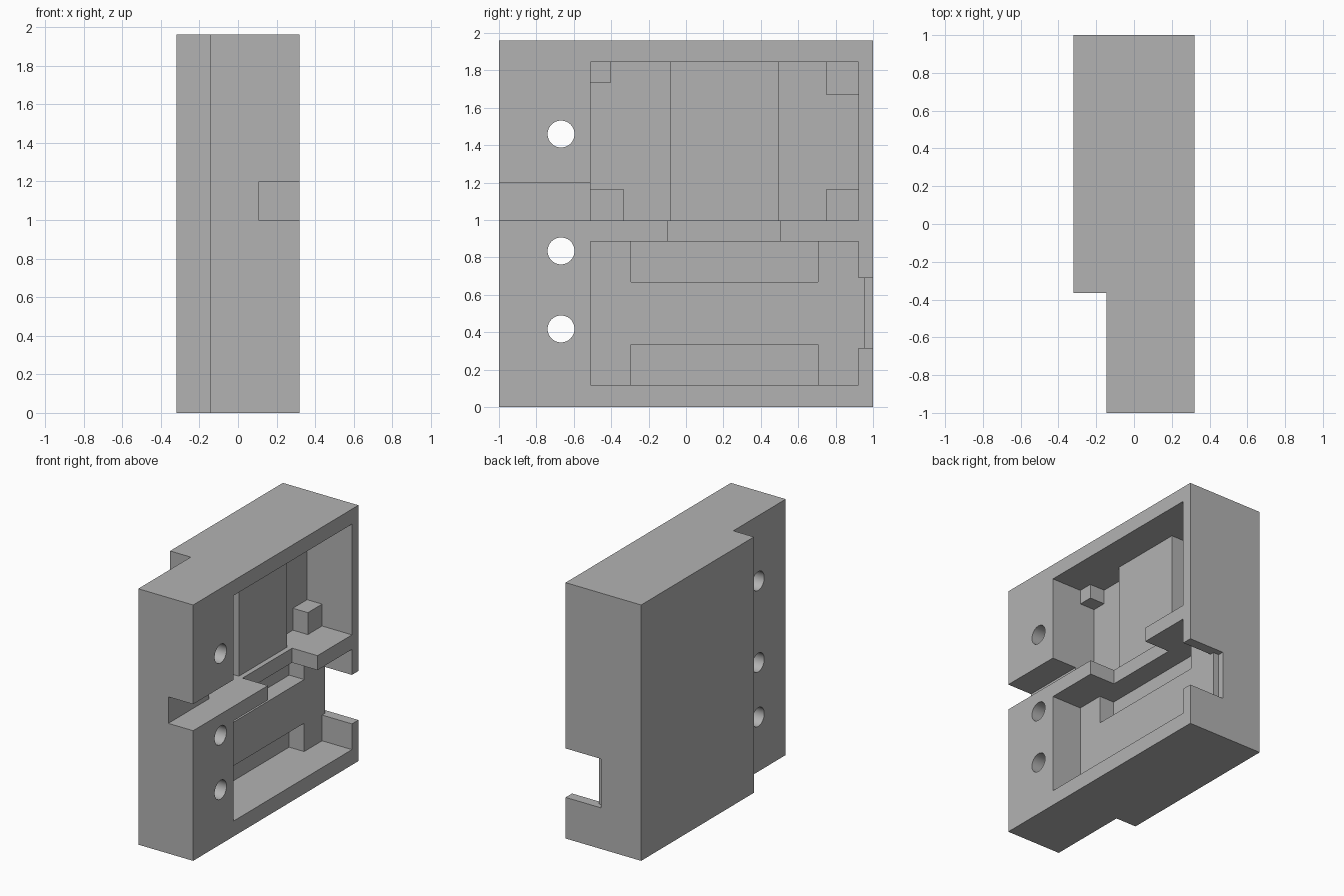
import bpy
import bmesh
from mathutils import Matrix, Vector

if "Cube" in bpy.data.objects:
    bpy.data.objects.remove(bpy.data.objects["Cube"], do_unlink=True)

GREY = (0.45, 0.45, 0.45, 1)
grey = bpy.data.materials.new("plain_grey")
grey.use_nodes = True
grey.diffuse_color = GREY
grey.node_tree.nodes["Principled BSDF"].inputs["Base Color"].default_value = GREY


def finish(bm, name):
    bmesh.ops.recalc_face_normals(bm, faces=bm.faces)
    mesh = bpy.data.meshes.new(name)
    bm.to_mesh(mesh)
    bm.free()
    mesh.materials.append(grey)
    obj = bpy.data.objects.new(name, mesh)
    bpy.context.collection.objects.link(obj)
    return obj


def box(name, xs, ys, zs):
    bm = bmesh.new()
    ranges = (xs, ys, zs)
    size = Vector([b - a for a, b in ranges])
    mid = Vector([(a + b) / 2 for a, b in ranges])
    bmesh.ops.create_cube(bm, size=1, matrix=Matrix.Translation(mid) @ Matrix.Diagonal(size).to_4x4())
    return finish(bm, name)


def combine(tool, operation):
    tool.hide_render = True
    mod = body.modifiers.new(tool.name, "BOOLEAN")
    mod.operation = operation
    mod.solver = "EXACT"
    mod.object = tool
    bpy.context.view_layer.objects.active = body
    bpy.ops.object.modifier_apply(modifier=mod.name)
    bpy.data.objects.remove(tool, do_unlink=True)


def cut(name, xs, ys, zs):
    combine(box(name, xs, ys, zs), "DIFFERENCE")


def add(name, xs, ys, zs):
    combine(box(name, xs, ys, zs), "UNION")


# Stepped housing block, extruded upward from its plan outline
HEIGHT = 1.96
outline = [(-0.145, -1), (0.32, -1), (0.32, 1), (-0.32, 1), (-0.32, -0.365), (-0.145, -0.365)]
bm = bmesh.new()
base = bm.faces.new([bm.verts.new((x, y, 0)) for x, y in outline])
top = bmesh.ops.extrude_face_region(bm, geom=[base])["geom"]
bmesh.ops.translate(bm, verts=[v for v in top if isinstance(v, bmesh.types.BMVert)], vec=(0, 0, HEIGHT))
body = finish(bm, "housing")

OPEN = 0.5              # beyond the open face
SHELF, DEEP = 0.067, -0.06
FRONT, BACK = -0.51, 0.922

# Upper and lower pockets
cut("upper_pocket", (DEEP, OPEN), (FRONT, BACK), (0.997, 1.845))
cut("lower_pocket", (SHELF, OPEN), (FRONT, BACK), (0.118, 0.886))

# Deeper recesses along the top and bottom of the lower pocket
for low, high in ((0.118, 0.335), (0.67, 0.886)):
    cut("recess", (DEEP, SHELF + 0.1), (-0.295, 0.705), (low, high))

# Notch through the divider, front slot and stepped rear opening
cut("divider_notch", (0.105, OPEN), (-0.095, 0.505), (0.85, 1.05))
cut("front_slot", (0.11, OPEN), (-1.1, FRONT + 0.05), (0.997, 1.2))
cut("rear_opening", (SHELF, OPEN), (0.9, 1.1), (0.315, 0.69))
cut("rear_groove", (0.02, OPEN), (0.955, 1.1), (0.315, 0.69))

# Raised panel and corner posts in the upper pocket
E = 0.03                # embedding into the walls
add("panel", (DEEP - E, SHELF), (-0.085, 0.497), (0.997 - E, 1.845 + E))
posts = [
    ((FRONT - E, -0.335), (0.997 - E, 1.165)),
    ((FRONT - E, -0.4), (1.735, 1.845 + E)),
    ((0.75, BACK + E), (0.997 - E, 1.165)),
    ((0.75, BACK + E), (1.67, 1.845 + E)),
]
for ys, zs in posts:
    add("post", (DEEP - E, SHELF), ys, zs)

# Mounting holes through the thin flange
for z in (0.418, 0.835, 1.46):
    bm = bmesh.new()
    bmesh.ops.create_cone(bm, cap_ends=True, segments=48, radius1=0.072, radius2=0.072, depth=2,
                          matrix=Matrix.Translation((0, -0.668, z)) @ Matrix.Rotation(1.5707963, 4, "Y"))
    combine(finish(bm, "hole"), "DIFFERENCE")

# Smooth hole walls, crisp edges elsewhere
bpy.ops.object.select_all(action="DESELECT")
body.select_set(True)
bpy.context.view_layer.objects.active = body
bpy.ops.object.shade_smooth_by_angle()
